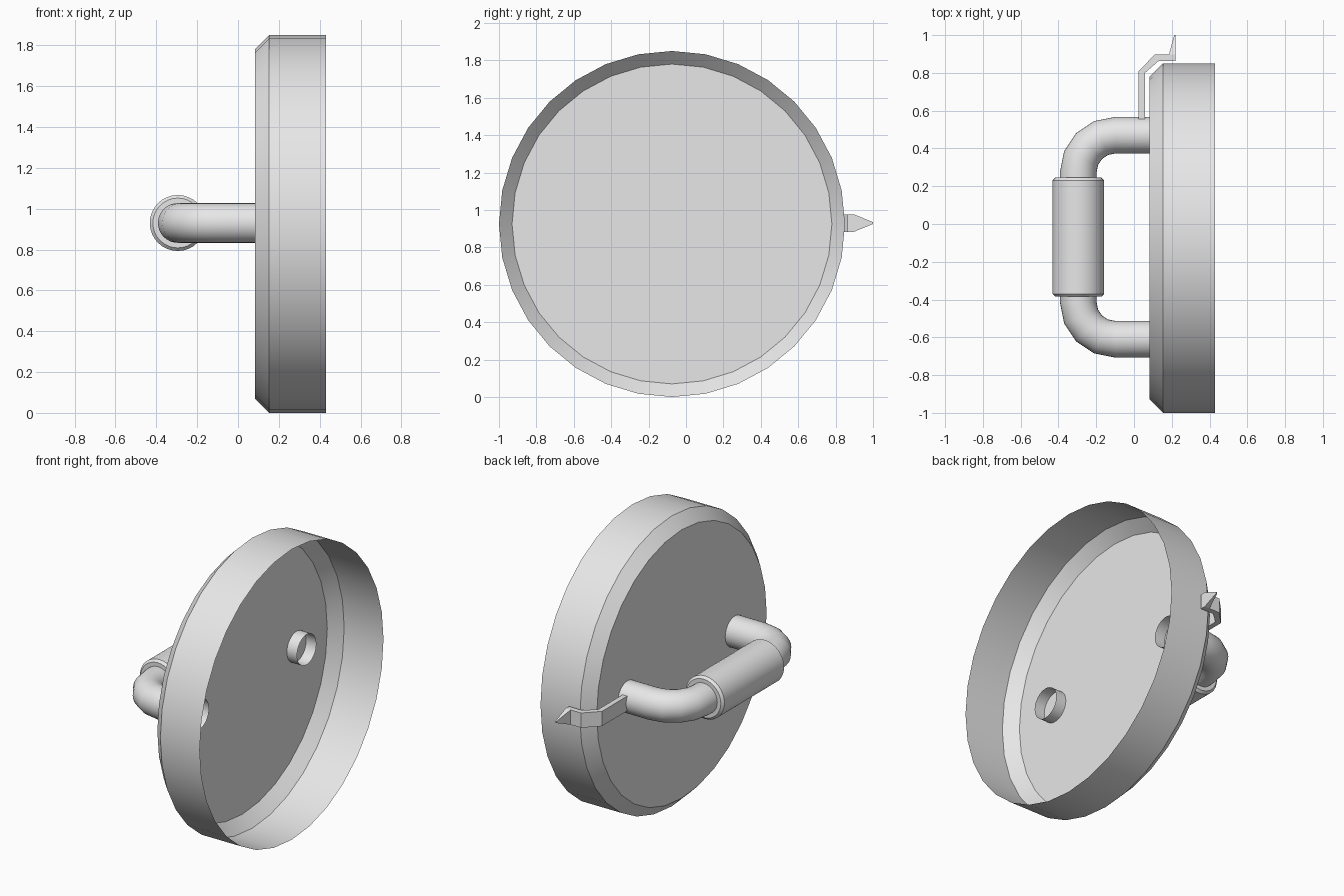
import bpy, bmesh
from math import sin, cos, pi, radians
from mathutils import Vector

if "Cube" in bpy.data.objects:
    bpy.data.objects.remove(bpy.data.objects["Cube"], do_unlink=True)

GREY = (0.8, 0.8, 0.8, 1.0)
grey = bpy.data.materials.new("plain_grey")
grey.use_nodes = True
grey.diffuse_color = GREY
grey.node_tree.nodes["Principled BSDF"].inputs["Base Color"].default_value = GREY

HANDLE_Z = 0.93
TUBE_R = 0.097
GRIP_X = -0.295


def finish(name, bm, smooth=True):
    bmesh.ops.recalc_face_normals(bm, faces=bm.faces)
    mesh = bpy.data.meshes.new(name)
    bm.to_mesh(mesh)
    bm.free()
    mesh.materials.append(grey)
    obj = bpy.data.objects.new(name, mesh)
    bpy.context.collection.objects.link(obj)
    if smooth:
        bpy.ops.object.select_all(action='DESELECT')
        obj.select_set(True)
        bpy.context.view_layer.objects.active = obj
        bpy.ops.object.shade_smooth_by_angle(angle=radians(30))
    return obj


def sweep(rings, sides, cap_start=False):
    """Skin circles given as (centre, axis, radius); all axes lie flat in xy."""
    bm = bmesh.new()
    up = Vector((0, 0, 1))
    loops = []
    for centre, axis, radius in rings:
        side = Vector(axis).normalized().cross(up)
        loops.append([bm.verts.new(Vector(centre) + radius * (up * cos(a) + side * sin(a)))
                      for a in (2 * pi * i / sides for i in range(sides))])
    for a, b in zip(loops, loops[1:]):
        for i in range(sides):
            j = (i + 1) % sides
            bm.faces.new((a[i], a[j], b[j], b[i]))
    if cap_start:
        bm.faces.new(loops[0])
    return bm


# Lid: thin open pan with a chamfered edge, hollow towards +x
lid = [((x, -0.075, 0.925), (1, 0, 0), r)
       for x, r in ((0.083, 0.855), (0.153, 0.925), (0.43, 0.925))]
finish("lid_shell", sweep(lid, 32, cap_start=True))

# Handle: bent tube whose open ends poke through the lid floor
BEND, STEPS = 0.195, 4
path = [((0.155, 0.47, HANDLE_Z), (-1, 0, 0), TUBE_R)]
for centre_y, start in ((0.275, 90), (-0.415, 180)):
    for k in range(STEPS + 1):
        a = radians(start + 90 * k / STEPS)
        path.append(((GRIP_X + BEND + BEND * cos(a), centre_y + BEND * sin(a), HANDLE_Z),
                     (-sin(a), cos(a), 0), TUBE_R))
path.append(((0.155, -0.61, HANDLE_Z), (1, 0, 0), TUBE_R))
finish("handle_tube", sweep(path, 32))

# Grip: chamfered sleeve around the handle
grip = [((GRIP_X, y, HANDLE_Z), (0, 1, 0), r)
        for y, r in ((-0.385, 0.09), (-0.385, 0.122), (-0.37, 0.137),
                     (0.23, 0.137), (0.245, 0.122), (0.245, 0.09))]
finish("handle_grip", sweep(grip, 32))

# Pointer: bent strip over the lid edge, ending in a tapered spike
# each station is outer xy, inner xy, half width
stations = [((0.025, 0.555), (0.058, 0.555), 0.047),
            ((0.025, 0.81), (0.058, 0.80), 0.047),
            ((0.11, 0.897), (0.13, 0.863), 0.047),
            ((0.185, 0.897), (0.22, 0.863), 0.047),
            ((0.185, 0.897), (0.22, 0.897), 0.047),
            ((0.213, 1.0), (0.22, 1.0), 0.005)]
bm = bmesh.new()
frames = [[bm.verts.new((*p, HANDLE_Z + s * w)) for p, s in ((o, 1), (i, 1), (i, -1), (o, -1))]
          for o, i, w in stations]
for a, b in zip(frames, frames[1:]):
    for k in range(4):
        n = (k + 1) % 4
        bm.faces.new((a[k], a[n], b[n], b[k]))
bm.faces.new(frames[0])
bm.faces.new(frames[-1])
bmesh.ops.remove_doubles(bm, verts=bm.verts, dist=0.0005)
finish("pointer", bm, smooth=False)
